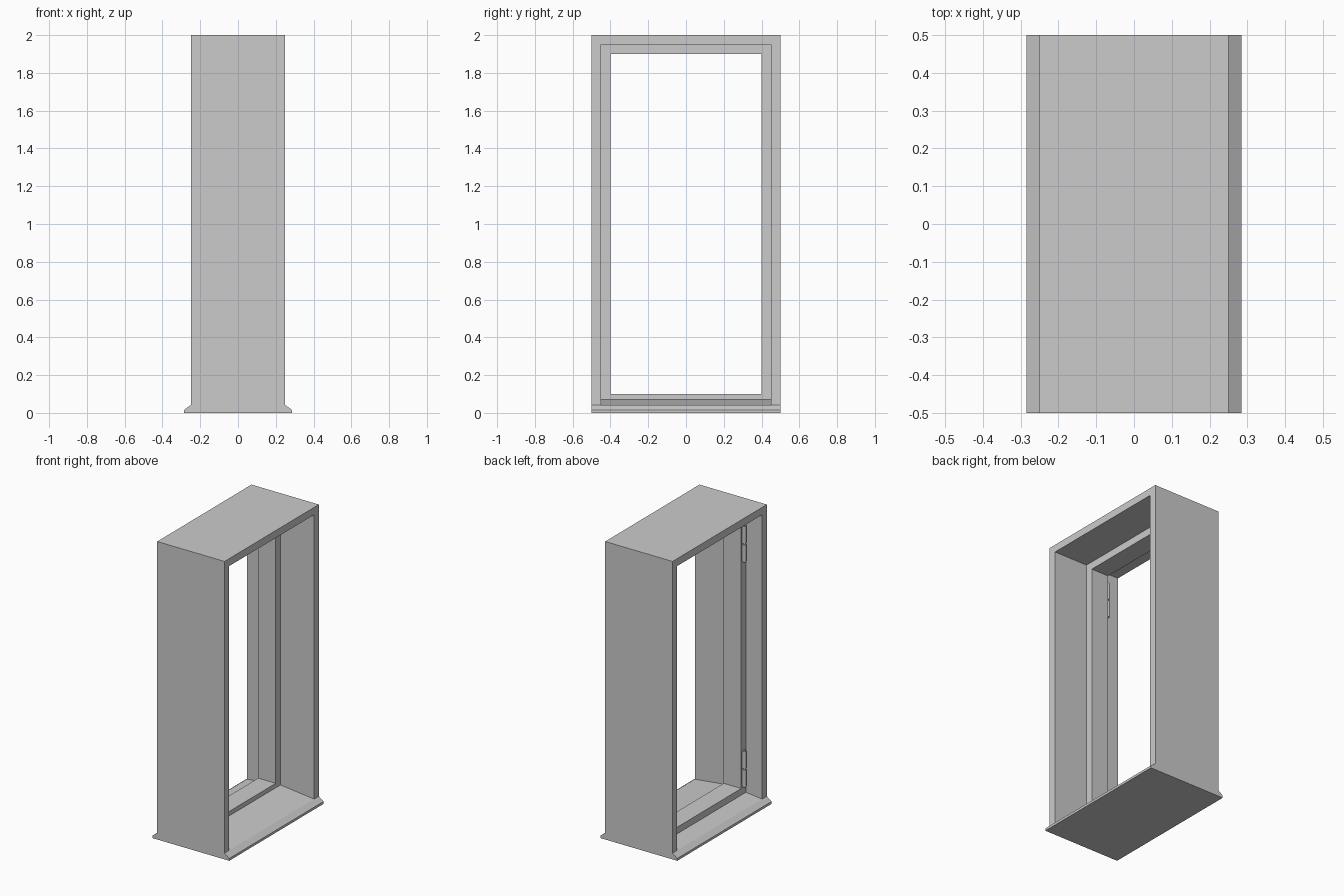
import bpy, bmesh, math
from mathutils import Vector

if "Cube" in bpy.data.objects:
    bpy.data.objects.remove(bpy.data.objects["Cube"])


def extrude(name, pts, step):
    """Closed profile of 3D points, swept along a vector."""
    bm = bmesh.new()
    face = bm.faces.new([bm.verts.new(p) for p in pts])
    res = bmesh.ops.extrude_face_region(bm, geom=[face])
    new = [v for v in res["geom"] if isinstance(v, bmesh.types.BMVert)]
    bmesh.ops.translate(bm, verts=new, vec=Vector(step))
    bmesh.ops.recalc_face_normals(bm, faces=bm.faces)
    me = bpy.data.meshes.new(name)
    bm.to_mesh(me)
    bm.free()
    ob = bpy.data.objects.new(name, me)
    bpy.context.collection.objects.link(ob)
    return ob


def box(name, x0, x1, y0, y1, z0, z1):
    return extrude(name, [(x0, y0, z0), (x0, y1, z0), (x0, y1, z1), (x0, y0, z1)],
                   (x1 - x0, 0, 0))


def combine(target, other, op):
    bpy.context.view_layer.objects.active = target
    m = target.modifiers.new("join", 'BOOLEAN')
    m.operation, m.object, m.solver = op, other, 'EXACT'
    bpy.ops.object.modifier_apply(modifier=m.name)
    bpy.data.objects.remove(other)


# Outer casing: two jambs and a head
casing = [(-.5, 0), (-.5, 2), (.5, 2), (.5, 0), (.45, 0), (.45, 1.95), (-.45, 1.95), (-.45, 0)]
frame = extrude("window_frame", [(-.25, y, z) for y, z in casing], (.5, 0, 0))

# Sloping sill with a projecting nose on both sides
half = [(.285, 0), (.285, .016), (.25, .042), (0, .07)]
profile = half + [(-x, z) for x, z in half[2::-1]]
sill = extrude("sill", [(x, -.5, z) for x, z in profile], (0, 1, 0))

# Inner stop ring that the sash closes against
stop = box("stop", -.13, 0, -.47, .47, .02, 1.97)
combine(stop, box("stop_opening", -.3, .3, -.4, .4, .1, 1.9), 'DIFFERENCE')

combine(frame, sill, 'UNION')
combine(frame, stop, 'UNION')

# Hinges on one side of the stop: leaf plate plus two barrels
for i, zc in enumerate((.23, 1.74), 1):
    box(f"hinge_leaf_{i}", -.134, -.128, -.444, -.408, zc - .115, zc + .115)
    for part, dz in (("lower", -.062), ("upper", .062)):
        bpy.ops.mesh.primitive_cylinder_add(vertices=16, radius=.012, depth=.115,
                                            location=(-.141, -.418, zc + dz))
        ob = bpy.context.object
        ob.name = f"hinge_barrel_{part}_{i}"
        bpy.ops.object.shade_smooth_by_angle(angle=math.radians(35))
    bpy.ops.mesh.primitive_cylinder_add(vertices=12, radius=.007, depth=.25,
                                        location=(-.141, -.418, zc))
    bpy.context.object.name = f"hinge_pin_{i}"
    bpy.ops.object.shade_smooth_by_angle(angle=math.radians(35))
